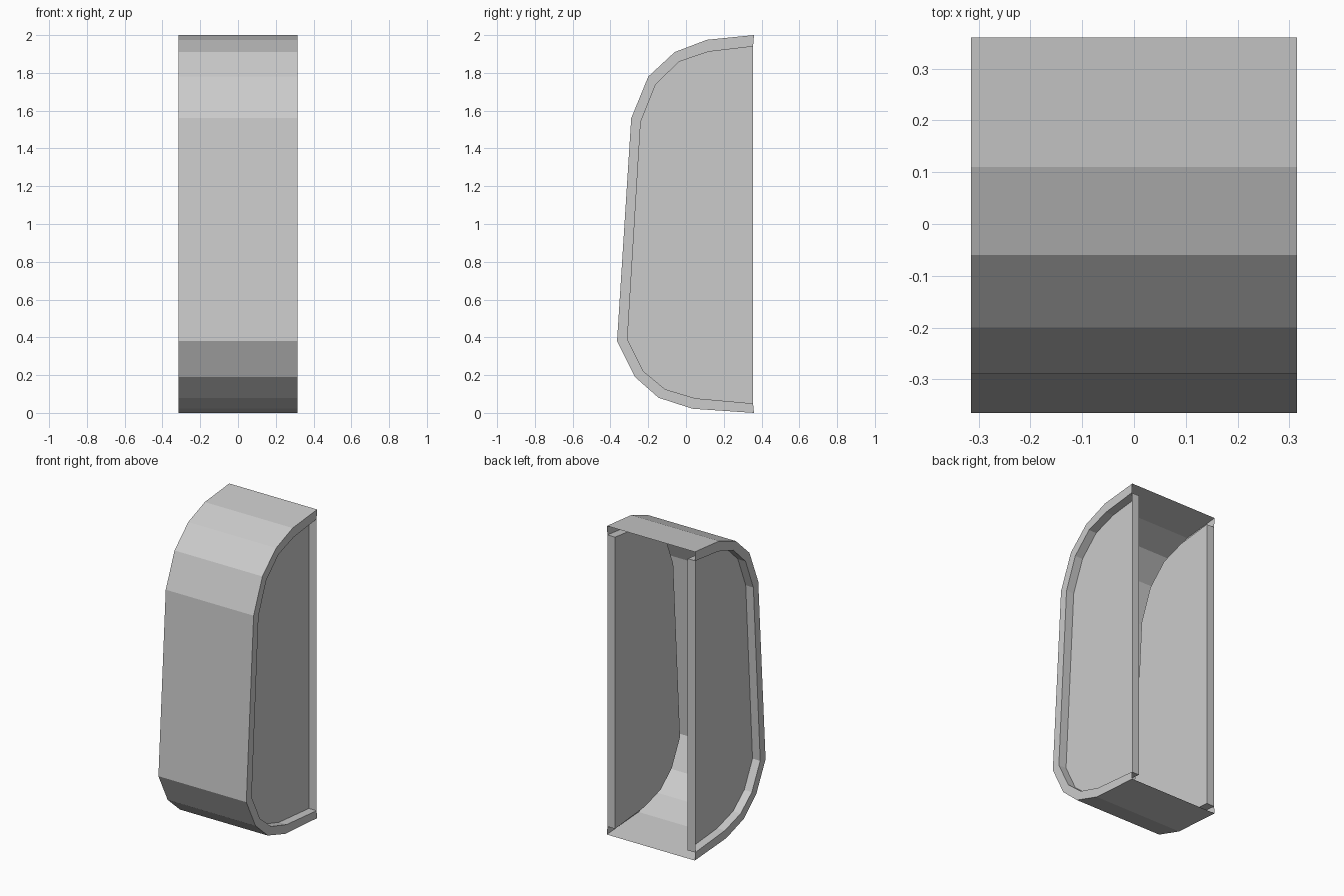
import bpy

cube = bpy.data.objects.get("Cube")
if cube:
    bpy.data.objects.remove(cube, do_unlink=True)

# One plain grey for the whole casing
grey = bpy.data.materials.new("plain_grey")
grey.use_nodes = True
colour = (0.6, 0.6, 0.6, 1)
grey.diffuse_color = colour
grey.node_tree.nodes["Principled BSDF"].inputs["Base Color"].default_value = colour

HALF_WIDTH = 0.315
PANEL_X = 0.26

# Side profiles (y, z), from the back top edge over the front to the back bottom
OUTER = [(0.36, 2.0), (0.11, 1.975), (-0.06, 1.91), (-0.2, 1.78), (-0.29, 1.56),
         (-0.365, 0.38), (-0.27, 0.19), (-0.145, 0.08), (0.035, 0.022), (0.36, 0)]
INNER = [(0.355, 1.94), (0.12, 1.912), (-0.035, 1.86), (-0.16, 1.74), (-0.24, 1.54),
         (-0.31, 0.39), (-0.225, 0.22), (-0.11, 0.125), (0.05, 0.077), (0.355, 0.05)]


def section(profile, x):
    return [(x, y, z) for y, z in profile]


def add_object(name, verts, faces, flip=False):
    if flip:
        faces = [tuple(reversed(f)) for f in faces]
    mesh = bpy.data.meshes.new(name)
    mesh.from_pydata(verts, [], faces)
    mesh.materials.append(grey)
    obj = bpy.data.objects.new(name, mesh)
    bpy.context.collection.objects.link(obj)
    return obj


def loft(name, a, b, closed=False, flip=False):
    n = len(a)
    faces = []
    for i in range(n if closed else n - 1):
        j = (i + 1) % n
        faces.append((i, j, n + j, n + i))
    return add_object(name, a + b, faces, flip)


# Wrapped skin, open at the back
loft("outer_skin", section(OUTER, -HALF_WIDTH), section(OUTER, HALF_WIDTH))

# Each side: flat rim, recess wall with its back strip, and sunken panel
for side, s in (("left", 1), ("right", -1)):
    flip = s < 0
    edge = section(INNER, s * HALF_WIDTH)
    sunk = section(INNER, s * PANEL_X)
    loft(side + "_rim", section(OUTER, s * HALF_WIDTH), edge, flip=flip)
    loft(side + "_recess_wall", edge, sunk, closed=True, flip=flip)
    add_object(side + "_panel", sunk, [tuple(range(len(sunk)))], flip)
